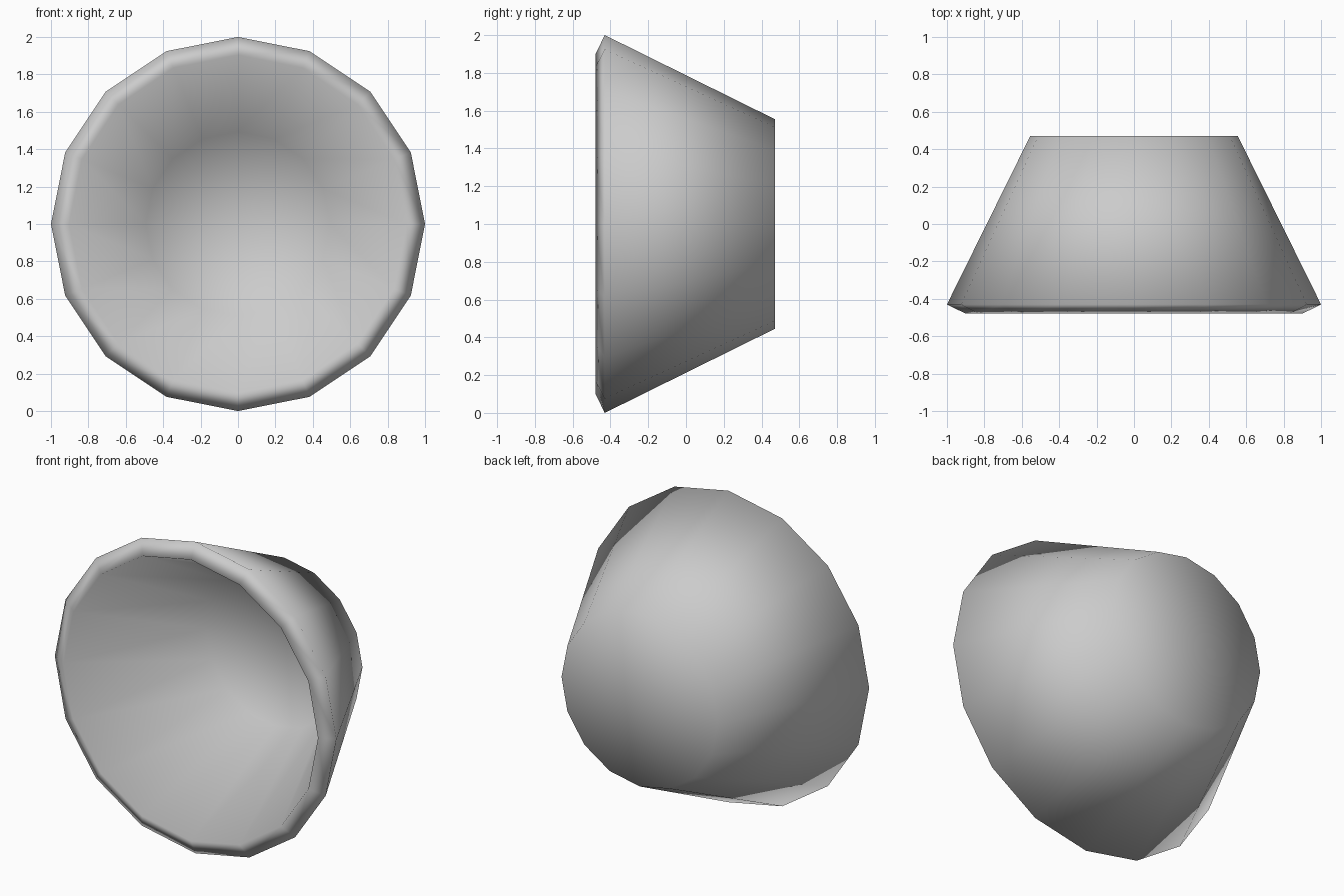
import bpy, bmesh, math
from mathutils import Matrix

cube = bpy.data.objects.get("Cube")
if cube:
    bpy.data.objects.remove(cube, do_unlink=True)

SIDES = 16
FRONT_RADIUS, BACK_RADIUS = 1.0, 0.555
FRONT_Y, BACK_Y = -0.43, 0.47
WALL = 0.108

# Single plain grey
grey = bpy.data.materials.new("plain grey")
colour = (0.6, 0.6, 0.6, 1)
grey.use_nodes = True
grey.diffuse_color = colour
grey.node_tree.nodes["Principled BSDF"].inputs["Base Color"].default_value = colour

# Tapered shell: wide end to the front, fan cap at the back
bm = bmesh.new()
bmesh.ops.create_cone(bm, cap_ends=True, cap_tris=True, segments=SIDES,
                      radius1=FRONT_RADIUS, radius2=BACK_RADIUS,
                      depth=BACK_Y - FRONT_Y)

# Open the front by removing the centre of its cap
front_cap = [f for f in bm.faces if f.normal.z < -0.99]
bmesh.ops.delete(bm, geom=front_cap, context='FACES')
loose = [v for v in bm.verts if not v.link_faces]
bmesh.ops.delete(bm, geom=loose, context='VERTS')

# Lay the shell on its side and lift it to the ground
bmesh.ops.transform(bm, verts=bm.verts,
                    matrix=Matrix.Translation((0, (FRONT_Y + BACK_Y) / 2, FRONT_RADIUS))
                    @ Matrix.Rotation(math.radians(-90), 4, 'X'))
for f in bm.faces:
    f.smooth = True

mesh = bpy.data.meshes.new("cup_shell")
bm.to_mesh(mesh)
bm.free()
mesh.materials.append(grey)
cup = bpy.data.objects.new("cup_shell", mesh)
bpy.context.scene.collection.objects.link(cup)

# Wall thickness grows inward, forming the rim and the inner floor
solid = cup.modifiers.new("wall_thickness", 'SOLIDIFY')
solid.thickness = WALL
solid.offset = -1
